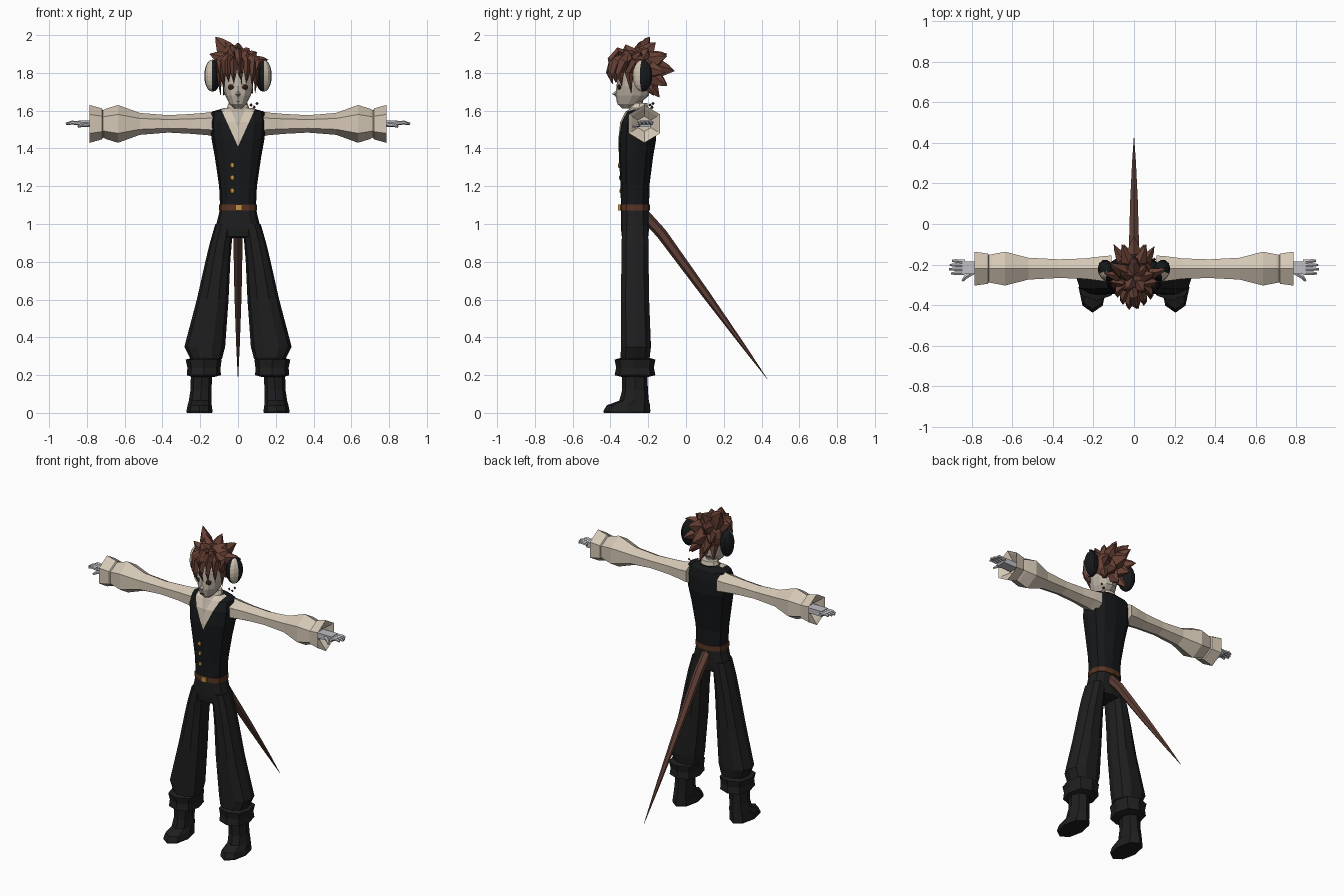
import bpy, bmesh, math
from mathutils import Vector, Matrix

default = bpy.data.objects.get("Cube")
if default:
    bpy.data.objects.remove(default, do_unlink=True)


def material(name, r, g, b):
    m = bpy.data.materials.new(name)
    m.use_nodes = True
    m.diffuse_color = (r, g, b, 1)
    m.node_tree.nodes["Principled BSDF"].inputs["Base Color"].default_value = (r, g, b, 1)
    return m


vest_black = material("vest_black", .008, .009, .01)
trouser_black = material("trouser_black", .013, .013, .014)
cream = material("shirt_cream", .66, .57, .46)
skin = material("pale_skin", .50, .44, .37)
hair_brown = material("hair_brown", .135, .052, .035)
tail_brown = material("tail_brown", .11, .048, .035)
leather = material("belt_leather", .10, .035, .018)
silver = material("glove_silver", .52, .52, .56)
gold = material("gold", .62, .30, .05)
eye_dark = material("eye_dark", .03, .014, .008)


def finish(name, bm, mats, mirror=False):
    """Turn a bmesh into a flat shaded object."""
    bmesh.ops.recalc_face_normals(bm, faces=bm.faces)
    mesh = bpy.data.meshes.new(name)
    bm.to_mesh(mesh)
    bm.free()
    for m in mats:
        mesh.materials.append(m)
    ob = bpy.data.objects.new(name, mesh)
    bpy.context.collection.objects.link(ob)
    if mirror:
        ob.modifiers.new("Mirror", "MIRROR").use_mirror_merge = False
    return ob


def skin_rings(bm, rings):
    """Bridge successive rings of points and cap both ends."""
    loops = [[bm.verts.new(p) for p in ring] for ring in rings]
    n = len(loops[0])
    for a, b in zip(loops, loops[1:]):
        for i in range(n):
            j = (i + 1) % n
            bm.faces.new((a[i], a[j], b[j], b[i]))
    bm.faces.new(loops[0])
    bm.faces.new(loops[-1])


def oval(n, ra, rb, power=1.0):
    """Points of an oval; power below one is boxier, above one is pointier."""
    for i in range(n):
        c, s = math.cos(math.tau * i / n), math.sin(math.tau * i / n)
        yield (ra * math.copysign(abs(c) ** power, c) if abs(c) > 1e-6 else 0,
               rb * math.copysign(abs(s) ** power, s) if abs(s) > 1e-6 else 0)


def column(rings, n=12, power=1.0):
    """Upright loft from rings of (z, centre x, centre y, half width, half depth)."""
    bm = bmesh.new()
    skin_rings(bm, [[(x + u, y + v, z) for u, v in oval(n, rx, ry, power)]
                    for z, x, y, rx, ry in rings])
    return bm


def tube(bm, points, radii, n=4, flat=1.0):
    """Tapered tube along a path."""
    pts = [Vector(p) for p in points]
    rings = []
    for i, p in enumerate(pts):
        way = pts[min(i + 1, len(pts) - 1)] - pts[max(i - 1, 0)]
        q = way.to_track_quat("Z", "X")
        r = max(radii[i], .0008)
        rings.append([p + q @ Vector((u, v, 0)) for u, v in oval(n, r, r * flat)])
    skin_rings(bm, rings)


def ball(bm, centre, size, yaw=0, u=10, v=8):
    mat = Matrix.Translation(centre) @ Matrix.Rotation(yaw, 4, "Z") @ Matrix.Diagonal((*size, 1))
    bmesh.ops.create_uvsphere(bm, u_segments=u, v_segments=v, radius=1, matrix=mat)


def box(bm, centre, size):
    bmesh.ops.create_cube(bm, size=1, matrix=Matrix.Translation(centre) @ Matrix.Diagonal((*size, 1)))


def neckline(bm, apex, slope, index):
    """Cut a V into the front and colour the faces inside it."""
    for side in (1, -1):
        front = [f for f in bm.faces if f.calc_center_median().y < -.25]
        geom = front + list({e for f in front for e in f.edges}) + list({v for f in front for v in f.verts})
        bmesh.ops.bisect_plane(bm, geom=geom, plane_co=(0, 0, apex),
                               plane_no=Vector((-side * slope, 0, 1)).normalized())
    for f in bm.faces:
        c = f.calc_center_median()
        if c.y < -.25 and c.z - apex > abs(c.x) * slope:
            f.material_index = index


# Vest with the open shirt front cut into it
torso = column([(1.09, 0, -.27, .095, .075), (1.2, 0, -.27, .1, .076), (1.35, 0, -.265, .122, .09),
                (1.45, 0, -.258, .14, .1), (1.54, 0, -.253, .147, .095), (1.595, 0, -.245, .138, .075),
                (1.615, 0, -.24, .07, .05)], power=.8)
neckline(torso, 1.41, 2.2, 1)
neckline(torso, 1.51, 2.6, 2)
finish("vest", torso, [vest_black, cream, skin])

collar = column([(1.56, 0, -.26, .08, .075), (1.6, 0, -.252, .065, .058), (1.64, 0, -.245, .05, .042)], 10)
neckline(collar, 1.51, 2.6, 1)
finish("collar", collar, [cream, skin])
finish("neck", column([(1.55, 0, -.26, .036, .036), (1.67, 0, -.265, .034, .036)], 8), [skin])

# Buttons, belt and buckle
bm = bmesh.new()
for z, y in ((1.31, -.353), (1.245, -.347), (1.175, -.344)):
    ball(bm, (-.03, y, z), (.012, .008, .014), 0, 8, 6)
box(bm, (.004, -.353, 1.087), (.035, .012, .03))
finish("buttons_and_buckle", bm, [gold])
finish("belt", column([(z, 0, -.27, .1, .08) for z in (1.072, 1.104)], power=.8), [leather])

# Trousers
finish("hips", column([(1.085, 0, -.27, .094, .074), (1.03, 0, -.27, .107, .075), (.98, 0, -.27, .12, .075),
                       (.935, 0, -.27, .115, .07), (.925, 0, -.27, .05, .04)], power=.8), [trouser_black])
finish("trouser_legs", column([(1.0, .07, -.27, .05, .07), (.9, .091, -.27, .058, .074),
                               (.8, .107, -.27, .066, .075), (.6, .134, -.27, .084, .078),
                               (.35, .176, -.265, .108, .083), (.285, .168, -.27, .083, .08)],
                              10, .85), [trouser_black], True)
finish("trouser_cuffs", column([(.29, .172, -.27, .075, .08), (.282, .182, -.27, .095, .108),
                                (.24, .18, -.27, .088, .1), (.2, .181, -.27, .09, .108),
                                (.19, .185, -.27, .06, .07)], 8, .8), [trouser_black], True)
finish("boots", column([(.21, .193, -.272, .056, .068), (.12, .196, -.27, .056, .068),
                        (.065, .2, -.275, .06, .078), (.04, .203, -.305, .064, .115),
                        (.01, .204, -.313, .069, .124), (0, .204, -.313, .067, .122)], 8, .95),
       [trouser_black], True)

# Sleeves with a flared open cuff, from (x, half height, half depth)
sleeve = [(.11, .07, .075), (.16, .06, .07), (.24, .053, .058), (.37, .046, .053), (.52, .058, .062),
          (.635, .1, .096), (.7, .08, .082), (.715, .072, .078), (.72, .082, .086),
          (.785, .1, .096), (.775, .084, .08), (.74, .04, .04)]
bm = bmesh.new()
skin_rings(bm, [[(x, -.22 + v, 1.53 + u) for u, v in oval(6, h, d)] for x, h, d in sleeve])
finish("sleeves", bm, [cream], True)

# Gloved hands
bm = bmesh.new()
box(bm, (.79, -.215, 1.53), (.11, .062, .034))
for i in range(4):
    y = -.24 + i * .018
    reach = .915 - abs(i - 1.3) * .012
    tube(bm, [(.835, y, 1.533), (.88, y - .002 + i * .002, 1.537), (reach, y - .004 + i * .003, 1.53)],
         [.012, .01, .006], 6)
tube(bm, [(.79, -.235, 1.528), (.83, -.262, 1.524), (.845, -.28, 1.515)], [.014, .011, .006], 6)
finish("hands", bm, [silver], True)

# Head with a small nose
bm = column([(1.612, 0, -.315, .02, .022), (1.635, 0, -.305, .045, .058), (1.68, 0, -.285, .068, .088),
             (1.73, 0, -.28, .08, .088), (1.8, 0, -.275, .08, .085), (1.88, 0, -.26, .05, .05)])
tube(bm, [(0, -.355, 1.71), (0, -.38, 1.685), (0, -.365, 1.672)], [.006, .013, .006])
finish("head", bm, [skin])

bm = bmesh.new()
ball(bm, (.037, -.354, 1.725), (.018, .008, .015), .45)
finish("eyes", bm, [eye_dark], True)
bm = bmesh.new()
box(bm, (0, -.364, 1.647), (.022, .008, .004))
finish("mouth", bm, [eye_dark])

# Round ears, pale on the outer front
bm = bmesh.new()
ball(bm, (.135, -.23, 1.785), (.042, .055, .085), -.35, 12, 10)
for f in bm.faces:
    f.normal_update()
    f.material_index = int(f.normal.y < -.2 and f.calc_center_median().x > .137)
finish("ears", bm, [vest_black, cream], True)

# Hair: a cap, spikes fanning out of it and locks over the brow
bm = bmesh.new()
crown = Vector((0, -.25, 1.81))
ball(bm, crown, (.098, .1, .105))
up_spikes = [(-.12, -.19, 1.99, .05), (-.07, -.23, 1.97, .045), (0, -.16, 1.96, .05), (.06, -.2, 1.93, .05),
             (.1, -.24, 1.91, .045), (-.15, -.24, 1.9, .04), (.16, -.22, 1.87, .04),
             (-.04, -.32, 1.95, .045), (.05, -.33, 1.92, .045)]
back_spikes = [(0, -.06, 1.81, .06), (-.06, -.1, 1.9, .05), (.06, -.1, 1.89, .05), (-.1, -.1, 1.82, .045),
               (.1, -.11, 1.8, .045), (-.05, -.1, 1.74, .05), (.05, -.1, 1.73, .05),
               (0, -.14, 1.67, .05), (-.08, -.17, 1.68, .04), (.08, -.17, 1.69, .04)]
for x, y, z, r in up_spikes + back_spikes:
    tip = Vector((x, y, z))
    bend = Vector((0, -.012, .012))
    tube(bm, [crown.lerp(tip, .25), crown.lerp(tip, .6) + bend, crown.lerp(tip, .85) + bend * .5, tip],
         [r * .9, r, r * .45, 0], 5, .7)
fringe = [(-.075, -.33, 1.7), (-.05, -.365, 1.75), (-.022, -.39, 1.74), (.012, -.385, 1.77),
          (.045, -.37, 1.745), (.075, -.34, 1.73), (.09, -.29, 1.69), (-.092, -.29, 1.67)]
for x, y, z in fringe:
    tube(bm, [(x * .5, -.3, 1.88), (x, y + .005, 1.86), (x * 1.08, y - .012, 1.8), (x, y, z)],
         [.03, .03, .022, 0], 4, .7)
tube(bm, [(-.01, -.3, 1.89), (.0, -.36, 1.915), (.005, -.4, 1.87), (.015, -.408, 1.8), (.02, -.385, 1.74)],
     [.025, .02, .017, .012, 0])
finish("hair", bm, [hair_brown])

# Tail
bm = bmesh.new()
tube(bm, [(0, -.24, 1.07), (0, -.13, .95), (0, .1, .635), (0, .3, .36), (0, .43, .18)],
     [.03, .029, .022, .011, 0], 6)
finish("tail", bm, [tail_brown])

# Small hanging charms by the neck
bm = bmesh.new()
for x, y, z in ((.07, -.19, 1.63), (.1, -.175, 1.638), (.085, -.18, 1.618)):
    tube(bm, [(x, y, z + .009), (x, y, z), (x, y, z - .009)], [0, .009, 0])
finish("charms", bm, [leather])
